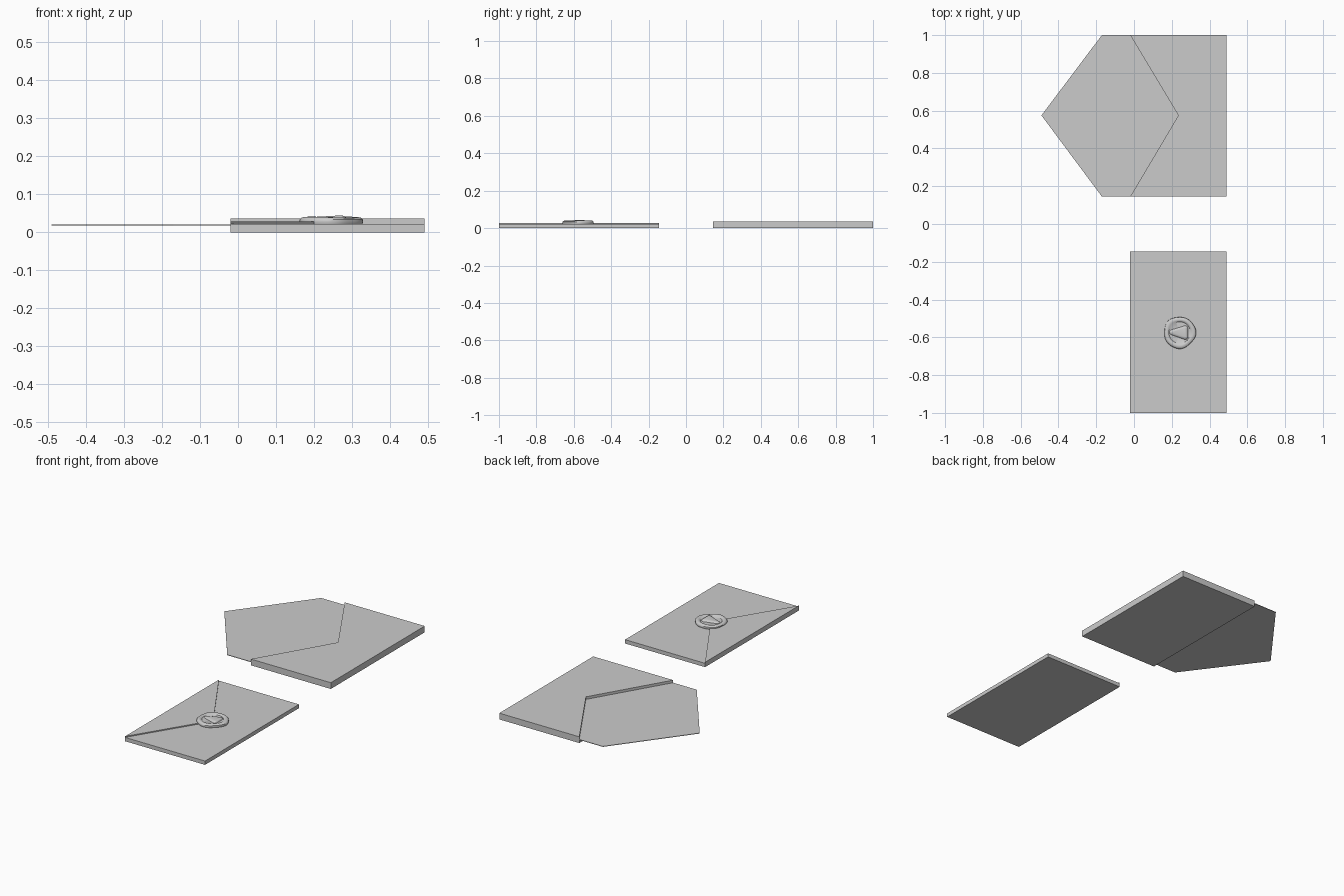
import bpy, bmesh
from math import sin, cos, pi

if "Cube" in bpy.data.objects:
    bpy.data.objects.remove(bpy.data.objects["Cube"])


def prism(name, pts, z0, z1):
    """Extrude a flat outline (counter-clockwise) from z0 to z1."""
    bm = bmesh.new()
    face = bm.faces.new([bm.verts.new((x, y, z0)) for x, y in pts])
    ext = bmesh.ops.extrude_face_region(bm, geom=[face], use_keep_orig=True)
    for v in ext["geom"]:
        if isinstance(v, bmesh.types.BMVert):
            v.co.z = z1
    bmesh.ops.recalc_face_normals(bm, faces=bm.faces)
    return finish(name, bm)


def lofted(name, rings):
    """Join rings of equal point count with quads and cap both ends."""
    bm = bmesh.new()
    loops = [[bm.verts.new(p) for p in ring] for ring in rings]
    n = len(loops[0])
    for a, b in zip(loops, loops[1:]):
        for i in range(n):
            j = (i + 1) % n
            bm.faces.new((a[i], a[j], b[j], b[i]))
    bm.faces.new(loops[0][::-1])
    bm.faces.new(loops[-1])
    bmesh.ops.recalc_face_normals(bm, faces=bm.faces)
    ob = finish(name, bm)
    bpy.context.view_layer.objects.active = ob
    ob.select_set(True)
    bpy.ops.object.shade_smooth_by_angle(angle=0.7)
    ob.select_set(False)
    return ob


def finish(name, bm):
    me = bpy.data.meshes.new(name)
    bm.to_mesh(me)
    bm.free()
    ob = bpy.data.objects.new(name, me)
    bpy.context.collection.objects.link(ob)
    return ob


X0, X1, MID = -0.02, 0.49, 0.235
Y0, Y1, YM = 0.145, 1.0, 0.575

# Open envelope: back slab, notched front pocket, unfolded flap
prism("open_envelope_back", [(X0, Y0), (X1, Y0), (X1, Y1), (X0, Y1)], 0, 0.021)
prism("open_envelope_pocket",
      [(X0, Y0), (X1, Y0), (X1, Y1), (X0, Y1), (MID, YM)], 0.021, 0.036)
prism("open_flap",
      [(X0, Y1), (-0.17, Y1), (-0.49, YM), (-0.17, Y0), (X0, Y0)], 0.018, 0.021)

# Closed envelope: body and folded triangular flap
prism("closed_envelope_body", [(X0, -Y1), (X1, -Y1), (X1, -Y0), (X0, -Y0)], 0, 0.022)
prism("closed_flap", [(X0, -Y1), (MID + 0.01, -YM), (X0, -Y0)], 0.022, 0.028)

# Wax seal: wobbly blob with a raised rim and a pressed-in centre
CX, CY, N = 0.242, -0.575, 48


def seal_ring(r, z, wobble):
    pts = []
    for i in range(N):
        a = 2 * pi * i / N
        w = 0.6 * sin(3 * a + 1) + 0.4 * sin(5 * a + 2.2)
        pts.append((CX + (r + 0.004 * wobble * w) * cos(a),
                    CY + (r + 0.004 * wobble * w) * sin(a),
                    z + 0.0012 * wobble * sin(2 * a) * (z > 0.036)))
    return pts


profile = [(0.082, 0.022, 1), (0.084, 0.028, 1), (0.083, 0.034, 1),
           (0.077, 0.039, 1), (0.069, 0.040, 1), (0.062, 0.0385, 0.5),
           (0.057, 0.034, 0), (0.02, 0.034, 0)]
lofted("wax_seal", [seal_ring(*p) for p in profile])

# Rounded triangular relief pressed into the seal
CORNERS = [(0.202, -0.573, pi), (0.271, -0.597, -pi / 3), (0.271, -0.553, pi / 3)]


def tri_ring(offset, z):
    pts = []
    for x, y, mid in CORNERS:
        for k in range(7):
            a = mid + (k / 6 - 0.5) * 2 * pi / 3
            zz = z + (0.002 * (x - 0.235) / 0.035 if z > 0.036 else 0)
            pts.append((x + offset * cos(a), y + offset * sin(a), zz))
    return pts


lofted("seal_relief", [tri_ring(0.015, 0.033), tri_ring(0.013, 0.0375),
                       tri_ring(0.009, 0.0405), tri_ring(0.002, 0.0425)])
